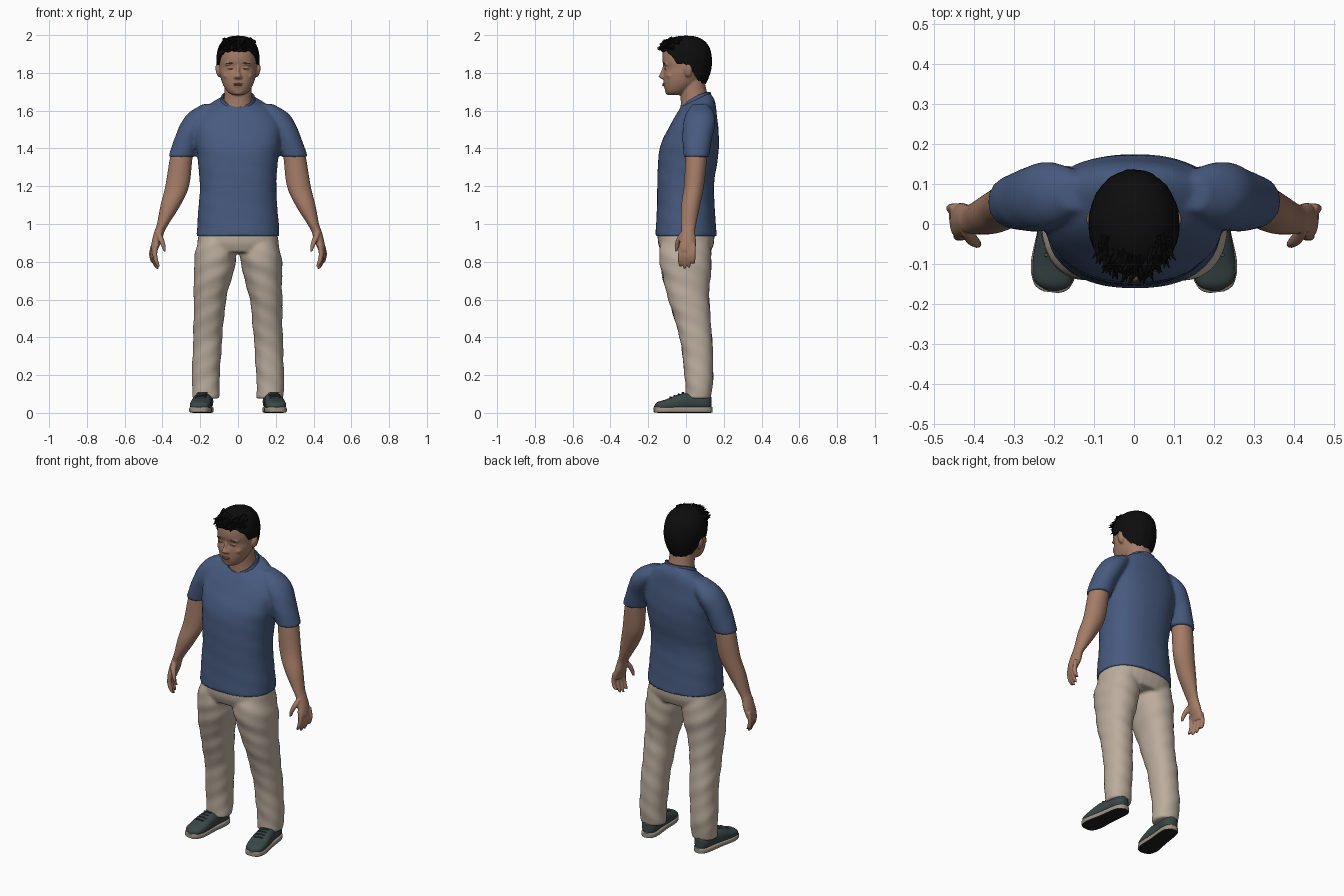
import bpy, bmesh, math, random
from mathutils import Matrix, Vector

random.seed(4)
cube = bpy.data.objects.get("Cube")
if cube:
    bpy.data.objects.remove(cube, do_unlink=True)


def material(name, r, g, b):
    mat = bpy.data.materials.new(name)
    mat.use_nodes = True
    mat.diffuse_color = (r, g, b, 1)
    bsdf = mat.node_tree.nodes["Principled BSDF"]
    bsdf.inputs["Base Color"].default_value = (r, g, b, 1)
    bsdf.inputs["Roughness"].default_value = 0.8
    return mat


SKIN = material("skin", .37, .2, .135)
LIPS = material("lip_skin", .3, .135, .1)
BROW = material("brow_brown", .15, .08, .055)
HAIR = material("hair_black", .004, .004, .004)
SHIRT = material("shirt_blue", .062, .102, .21)
PANTS = material("trouser_beige", .5, .42, .34)
SHOE = material("shoe_slate", .042, .062, .064)
RIM = material("sole_rim", .34, .29, .23)
TREAD = material("sole_tread", .012, .013, .014)


def smooth_rings(rings, steps):
    """Catmull-Rom interpolation through the given rings."""
    pts = [rings[0]] + list(rings) + [rings[-1]]
    out = []
    for i in range(1, len(pts) - 2):
        for k in range(steps):
            t = k / steps
            out.append([0.5 * (2 * b + (c - a) * t + (2 * a - 5 * b + 4 * c - d) * t * t
                               + (3 * b - a - 3 * c + d) * t ** 3)
                        for a, b, c, d in zip(*pts[i - 1:i + 3])])
    return out + [list(rings[-1])]


def loft(bm, rings, side=1, power=2, steps=5, count=32, fold=0, place=None):
    """Closed skin through rings of (x, y, z, half width, half depth, tilt)."""
    rings = [tuple(r) + (0,) * (6 - len(r)) for r in rings]
    loops = []
    for x, y, z, rx, ry, tilt in smooth_rings(rings, steps):
        loop = []
        for k in range(count):
            a = math.tau * k / count
            c, s = math.cos(a), math.sin(a)
            wave = 1 + fold * math.sin(z * 48 + 2 * a + side) * math.sin(z * 17 + a)
            dx = rx * wave * math.copysign(abs(c) ** (2 / power), c)
            dy = ry * wave * math.copysign(abs(s) ** (2 / power), s)
            p = Vector((side * (x + dx), y + dy, z + tilt * dy))
            loop.append(bm.verts.new(place(p) if place else p))
        loops.append(loop)
    for low, high in zip(loops, loops[1:]):
        for k in range(count):
            n = (k + 1) % count
            bm.faces.new((low[k], low[n], high[n], high[k]))
    bm.faces.new(loops[0])
    bm.faces.new(loops[-1])


def blob(bm, center, size, turn=0):
    m = Matrix.Translation(center) @ Matrix.Rotation(turn, 4, "Y") @ Matrix.Diagonal((*size, 1))
    bmesh.ops.create_uvsphere(bm, u_segments=16, v_segments=10, radius=1, matrix=m)


def finish(name, bm, mat, voxel=0, passes=3):
    """Turn the bmesh into an object; voxel blends its pieces into one skin."""
    bmesh.ops.recalc_face_normals(bm, faces=bm.faces[:])
    mesh = bpy.data.meshes.new(name)
    bm.to_mesh(mesh)
    bm.free()
    mesh.materials.append(mat)
    obj = bpy.data.objects.new(name, mesh)
    bpy.context.scene.collection.objects.link(obj)
    bpy.context.view_layer.objects.active = obj
    bpy.ops.object.select_all(action="DESELECT")
    obj.select_set(True)
    bpy.ops.object.shade_smooth_by_angle(angle=math.radians(50))
    if voxel:
        mod = obj.modifiers.new("blend", "REMESH")
        mod.mode = "VOXEL"
        mod.voxel_size = voxel
        mod.use_smooth_shade = True
        soft = obj.modifiers.new("soften", "SMOOTH")
        soft.factor, soft.iterations = 0.5, passes
    return obj


# Shirt: torso and both sleeves blended together
bm = bmesh.new()
loft(bm, [(0, 0, .935, .22, .163), (0, 0, 1.05, .212, .155), (0, -.002, 1.2, .202, .15),
          (0, .012, 1.36, .215, .158), (0, .025, 1.45, .228, .15, .05),
          (0, .04, 1.54, .222, .125, .15), (0, .05, 1.615, .165, .103, .35),
          (0, .05, 1.66, .085, .075, .5)], power=2.3, count=48, fold=.008)
for side in (1, -1):
    loft(bm, [(.3, .055, 1.355, .07, .067, 0), (.267, .06, 1.45, .07, .078, 0),
              (.225, .07, 1.535, .077, .085, 0), (.19, .075, 1.59, .07, .072, 0),
              (.15, .075, 1.635, .035, .04, 0)], side, fold=.015)
finish("shirt", bm, SHIRT, .009, 4)

# Ribbed collar following the neck opening
bm = bmesh.new()
count = 48
rib = []
for k in range(count):
    a = math.tau * k / count
    c, s = math.cos(a), math.sin(a)
    mid = Vector((.084 * c, .05 + .076 * s, 1.66 + .04 * s + .008 * math.cos(2 * a)))
    rib.append([bm.verts.new(mid + Vector((c * u, s * u, v))) for u, v in
                ((.008, -.01), (.004, .008), (-.004, .008), (-.006, -.01))])
for k in range(count):
    here, there = rib[k], rib[(k + 1) % count]
    for j in range(4):
        bm.faces.new((here[j], there[j], there[(j + 1) % 4], here[(j + 1) % 4]))
finish("collar", bm, SHIRT)

# Trousers: seat and both legs blended together
bm = bmesh.new()
loft(bm, [(0, 0, .85, .2, .13), (0, 0, .9, .215, .148), (0, 0, .96, .205, .15)], power=2.4)
for side in (1, -1):
    loft(bm, [(.17, .065, .075, .071, .066), (.17, .068, .2, .074, .076),
              (.16, .052, .4, .077, .086), (.148, .015, .6, .086, .108),
              (.122, -.003, .8, .11, .137), (.11, 0, .92, .1, .13)],
         side, power=2.2, steps=10, fold=.035)
finish("trousers", bm, PANTS, .009, 3)

# Shoes: upper, laces and two-tone sole, toes turned slightly out
for side, label in ((1, "left"), (-1, "right")):
    def place(p, side=side):
        turned = Matrix.Rotation(side * .12, 3, "Z") @ Vector((p.x, p.z, p.y))
        return turned + Vector((side * .189, -.015, 0))
    bm = bmesh.new()
    loft(bm, [(0, .03, -.153, .012, .01), (0, .036, -.135, .044, .022), (0, .042, -.09, .055, .03),
              (0, .055, -.02, .052, .044), (0, .06, .05, .046, .046),
              (0, .06, .12, .044, .044), (0, .055, .148, .022, .034)],
         power=2.5, place=place)
    finish(label + "_shoe", bm, SHOE)
    bm = bmesh.new()
    for row in range(4):
        loft(bm, [(-.028, .078 + row * .008, -.07 + row * .022, .002, .003),
                  (0, .083 + row * .008, -.07 + row * .022, .028, .004),
                  (0, .081 + row * .008, -.062 + row * .022, .028, .004)],
             steps=2, count=8, place=place)
    finish(label + "_laces", bm, SHOE)
    bm = bmesh.new()
    loft(bm, [(0, .017, -.157, .018, .012), (0, .017, -.142, .044, .016), (0, .016, -.09, .059, .016),
              (0, .016, 0, .052, .016), (0, .016, .1, .049, .016),
              (0, .016, .14, .036, .016), (0, .016, .155, .016, .014)], power=5, place=place)
    sole = finish(label + "_sole", bm, RIM)
    sole.data.materials.append(TREAD)
    for face in sole.data.polygons:
        face.material_index = int(face.normal.z < -.6)

# Arms with hands
for side, label in ((1, "left"), (-1, "right")):
    bm = bmesh.new()
    loft(bm, [(.285, .055, 1.43, .055, .055), (.302, .053, 1.34, .06, .057),
              (.322, .042, 1.2, .063, .053), (.357, .025, 1.1, .053, .05),
              (.398, .014, 1.0, .031, .04), (.416, .012, .96, .027, .036),
              (.43, .01, .91, .026, .043), (.442, .008, .87, .02, .043),
              (.444, .008, .85, .015, .036)], side)
    for i, tip in enumerate((.775, .762, .768, .79)):
        y = -.028 + i * .023
        x = .432 + i * .006
        loft(bm, [(x, y, .89, .012, .011), (x + .008, y - .002, .84, .013, .012),
                  (x, y - .003, .8, .012, .011), (x - .012, y - .002, tip, .008, .007)],
             side, count=12)
    loft(bm, [(.422, -.012, .955, .015, .018), (.408, -.036, .92, .016, .016),
              (.395, -.048, .885, .012, .012), (.388, -.052, .855, .007, .007)], side, count=12)
    finish(label + "_arm", bm, SKIN, .005, 2)

# Head, neck, nose and ears blended together
bm = bmesh.new()
loft(bm, [(0, -.065, 1.682, .028, .03), (0, -.052, 1.7, .056, .056), (0, -.03, 1.74, .081, .088),
          (0, -.012, 1.79, .096, .108), (0, -.003, 1.825, .1, .112), (0, 0, 1.87, .102, .126),
          (0, 0, 1.93, .095, .117), (0, 0, 1.975, .06, .07)], power=2.2)
loft(bm, [(0, .055, 1.57, .11, .085), (0, .05, 1.64, .08, .078), (0, .04, 1.7, .072, .07),
          (0, .03, 1.78, .07, .065)])
loft(bm, [(0, -.112, 1.768, .018, .016), (0, -.118, 1.78, .02, .027),
          (0, -.113, 1.8, .012, .022), (0, -.105, 1.845, .01, .015)], count=16)
for side in (1, -1):
    blob(bm, (side * .105, .012, 1.812), (.013, .022, .036), side * .2)
    blob(bm, (side * .037, -.1, 1.85), (.034, .018, .012), side * .15)
    blob(bm, (side * .038, -.1, 1.823), (.02, .013, .01))
    blob(bm, (side * .05, -.08, 1.785), (.03, .025, .022))
    blob(bm, (side * .014, -.118, 1.776), (.01, .012, .008))
blob(bm, (0, -.09, 1.7), (.03, .02, .018))
blob(bm, (0, -.1, 1.738), (.035, .022, .018))
finish("head", bm, SKIN, .005, 3)

# Lips, eyebrows and lash lines
bm = bmesh.new()
blob(bm, (0, -.115, 1.742), (.026, .0105, .004))
blob(bm, (0, -.115, 1.734), (.022, .011, .005))
finish("lips", bm, LIPS)
bm = bmesh.new()
for side in (1, -1):
    blob(bm, (side * .04, -.111, 1.851), (.024, .01, .004), side * .1)
    blob(bm, (side * .038, -.108, 1.821), (.016, .007, .002))
finish("eyebrows", bm, BROW)

# Hair: cap with a shaped hairline, short tufts on top
LINE = ((0, 1.915), (35, 1.912), (58, 1.885), (72, 1.835), (86, 1.84),
        (100, 1.815), (118, 1.755), (145, 1.735), (181, 1.728))


def hairline(deg):
    for (a, low), (b, high) in zip(LINE, LINE[1:]):
        if deg <= b:
            return low + (high - low) * (deg - a) / (b - a)


def scalp(a, z):
    h = (z - 1.86) / .137
    grow = max(0, 1 - h ** 2.5) ** .4 if h > 0 else 1 - .32 * h * h
    return Vector((.114 * grow * math.sin(a), -.137 * grow * math.cos(a), z))


bm = bmesh.new()
count, rows = 72, 16
grid = []
for k in range(count):
    a = math.tau * k / count
    low = hairline(abs(math.degrees(a) if k <= count / 2 else 360 - math.degrees(a)))
    low += random.uniform(-.006, .004)
    column = []
    for j in range(rows):
        t = math.sin(math.pi / 2 * (j + .5) / (rows - .5))
        p = scalp(a, low + (1.996 - low) * t)
        ridge = 1 + .012 * math.sin(9 * a + 5 * t) * math.sin(23 * a + 2 * t)
        column.append(bm.verts.new((p.x * ridge, p.y * ridge, p.z)))
    grid.append(column)
top, core = bm.verts.new((0, 0, 1.997)), bm.verts.new((0, 0, 1.86))
for k in range(count):
    here, there = grid[k], grid[(k + 1) % count]
    for j in range(rows - 1):
        bm.faces.new((here[j], there[j], there[j + 1], here[j + 1]))
    bm.faces.new((here[-1], there[-1], top))
    bm.faces.new((there[0], here[0], core))
for k in range(70):
    a = random.uniform(-1.1, 1.1)
    start = scalp(a, random.uniform(1.925, 1.975)) * 1
    lean = Vector((math.sin(a) * .3 + random.uniform(-.5, .3), -.8, random.uniform(-.35, .15)))
    spin = lean.to_track_quat("Z", "Y").to_matrix().to_4x4()
    bmesh.ops.create_cone(bm, cap_ends=True, segments=6, radius1=.014, radius2=.001, depth=.05,
                          matrix=Matrix.Translation(start + lean * .004) @ spin)
finish("hair", bm, HAIR)
